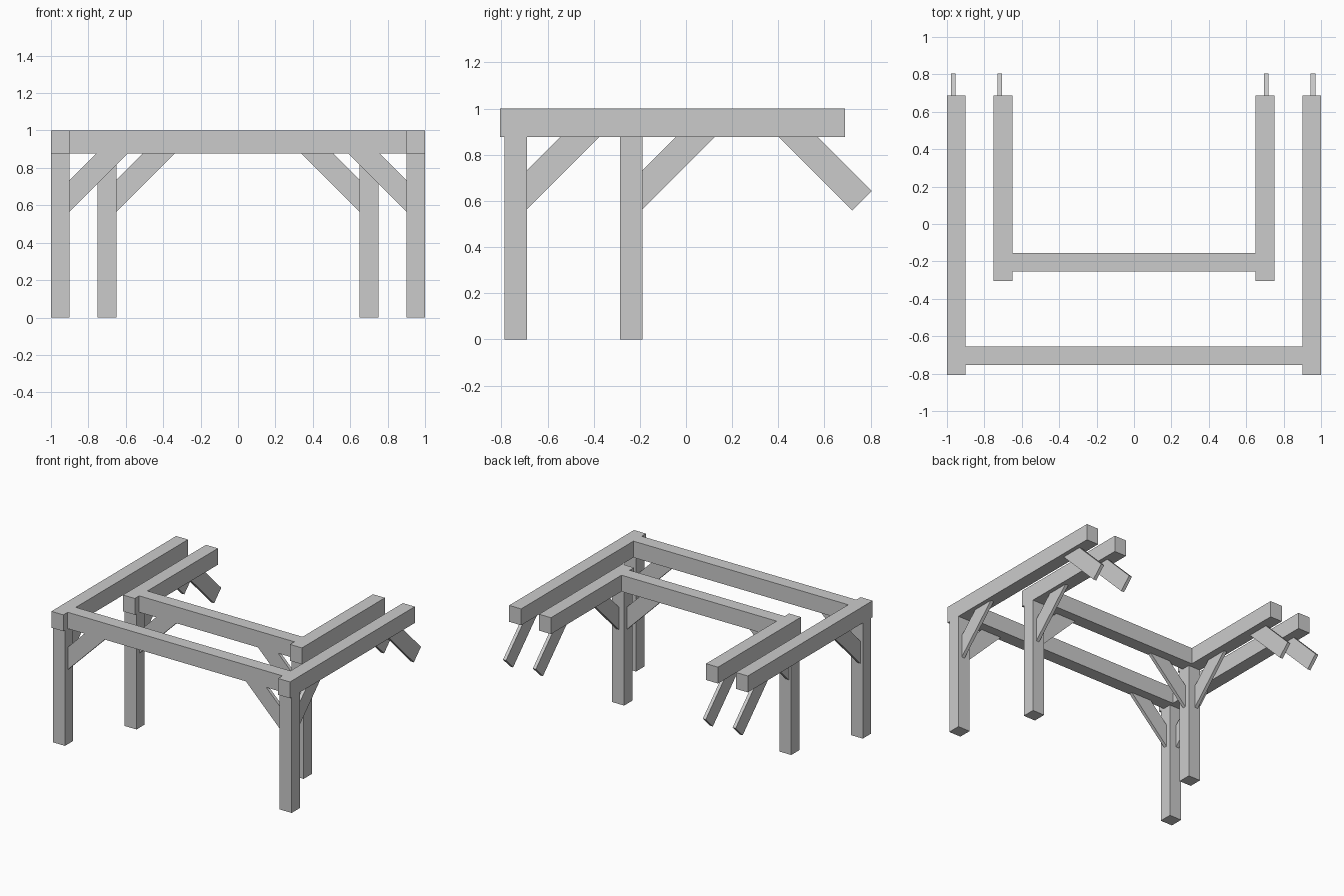
import bpy
from mathutils import Matrix, Vector
from math import radians

if "Cube" in bpy.data.objects:
    bpy.data.objects.remove(bpy.data.objects["Cube"])

BEAM_Z0, BEAM_Z1 = 0.876, 1.0
BACK = 0.688


def box(name, lo, hi):
    lo, hi = Vector(lo), Vector(hi)
    bpy.ops.mesh.primitive_cube_add(size=1, location=(lo + hi) / 2)
    ob = bpy.context.object
    ob.name = name
    ob.data.transform(Matrix.Diagonal((*(hi - lo), 1)))
    return ob


def brace(name, foot, direction):
    """45 degree plank rising from the foot point along a horizontal direction."""
    d = Vector(direction)
    along = (d + Vector((0, 0, 1))).normalized()
    across = (Vector((0, 0, 1)) - d).normalized()
    side = along.cross(across)
    length = 0.47
    bpy.ops.mesh.primitive_cube_add(size=1)
    ob = bpy.context.object
    ob.name = name
    rot = Matrix((along, across, side)).transposed().to_4x4()
    ob.data.transform(Matrix.Diagonal((length, 0.12, 0.025, 1)))
    ob.matrix_world = Matrix.Translation(Vector(foot) + along * length / 2) @ rot


# Two nested frames: outer reach in x and post centre in y
for label, xo, yp in (("outer", 1.0, -0.737), ("inner", 0.75, -0.237)):
    xi = xo - 0.1
    # Cross beam between the side beams
    box(label + "_cross_beam", (-xi, yp - 0.017, BEAM_Z0), (xi, yp + 0.081, BEAM_Z1))
    for side, s in (("left", -1), ("right", 1)):
        x0, x1 = sorted((s * xi, s * xo))
        xc = s * (xo - 0.05)
        tag = f"{label}_{side}_"
        # Post and the side beam resting on it
        box(tag + "post", (x0, yp - 0.049, 0), (x1, yp + 0.049, BEAM_Z0))
        box(tag + "side_beam", (x0, yp - 0.069, BEAM_Z0), (x1, BACK, BEAM_Z1))
        # Braces: post to cross beam, post to side beam, and the free rear one
        brace(tag + "cross_brace", (xc, yp, 0.6), (-s, 0, 0))
        xb = xo * s - (0.043 if s > 0 else -0.033)
        brace(tag + "side_brace", (xb, yp, 0.6), (0, 1, 0))
        brace(tag + "rear_brace", (xb, 0.763, 0.6), (0, -1, 0))
